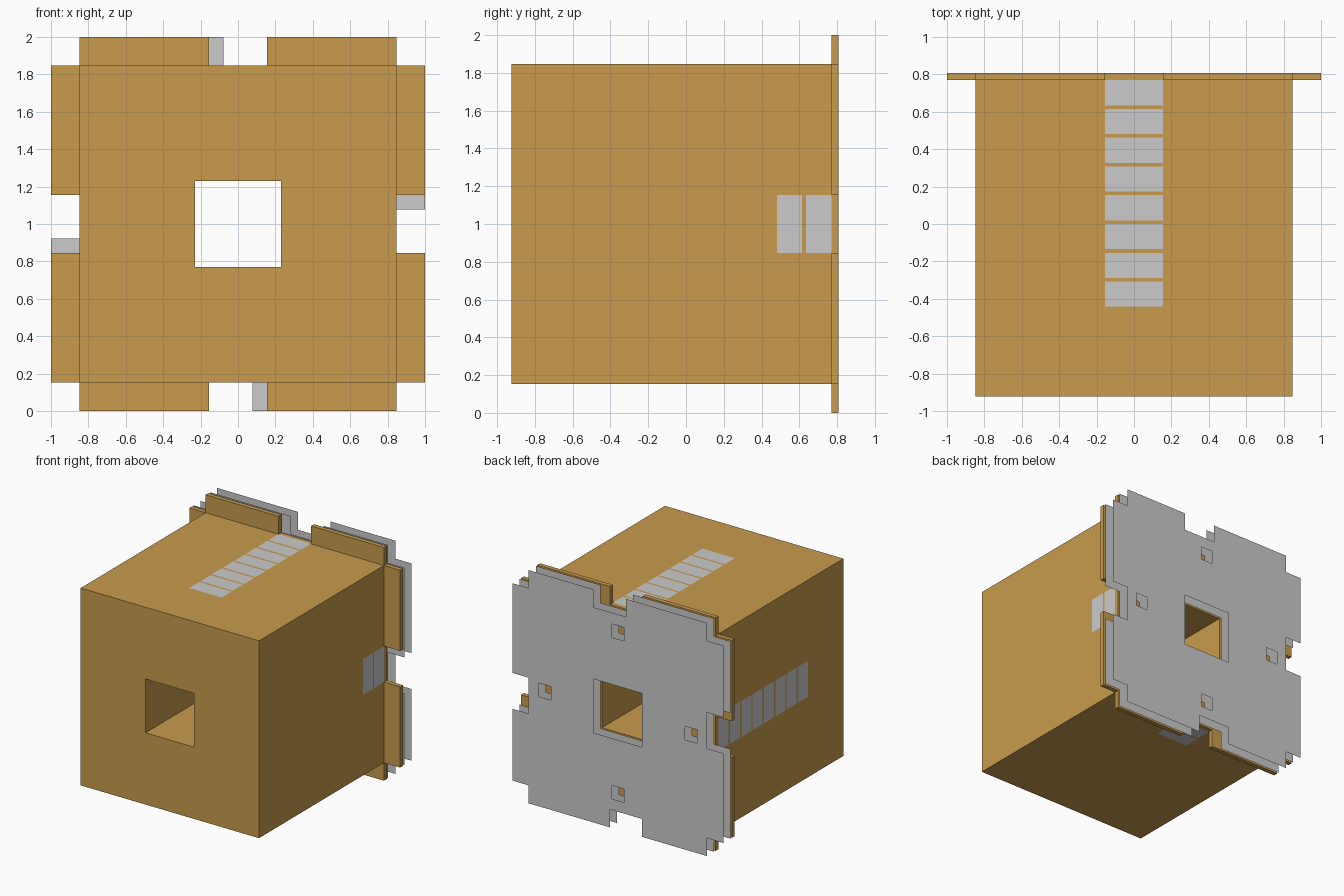
import bpy, bmesh, math
from mathutils import Matrix, Vector

if "Cube" in bpy.data.objects:
    bpy.data.objects.remove(bpy.data.objects["Cube"])

U = 1 / 13                      # grid unit: the model is 26 units wide
CENTRE = Vector((0, 0, 1))
brown = bpy.data.materials.new("tan")
brown.diffuse_color = (0.58, 0.33, 0.075, 1)
brown.use_nodes = True
brown.node_tree.nodes["Principled BSDF"].inputs["Base Color"].default_value = brown.diffuse_color


def finish(bm, name, mat=None):
    me = bpy.data.meshes.new(name)
    bm.to_mesh(me)
    bm.free()
    ob = bpy.data.objects.new(name, me)
    bpy.context.collection.objects.link(ob)
    if mat:
        me.materials.append(mat)
    return ob


def turn(quarter):
    """Quarter turns about the front-to-back axis through the centre."""
    return Matrix.Translation(CENTRE) @ Matrix.Rotation(quarter * math.pi / 2, 4, 'Y')


# Square tube body
def square_tube(name, outer, inner, y0, y1):
    bm = bmesh.new()
    corners = ((-1, -1), (1, -1), (1, 1), (-1, 1))
    rings = [[bm.verts.new((sx * r * U, y * U, 1 + sz * r * U)) for sx, sz in corners]
             for r, y in ((outer, y0), (outer, y1), (inner, y1), (inner, y0))]
    for a in range(4):
        p, q = rings[a], rings[(a + 1) % 4]
        for i in range(4):
            j = (i + 1) % 4
            bm.faces.new((p[i], p[j], q[j], q[i]))
    bmesh.ops.recalc_face_normals(bm, faces=bm.faces)
    return finish(bm, name, brown)


square_tube("body", 11, 3, -12, 10.5)

# Rim tabs: two on each of the four sides
for q in range(4):
    for s in (-1, 1):
        bm = bmesh.new()
        bmesh.ops.create_cube(bm, size=1)
        bmesh.ops.scale(bm, vec=(9 * U, 0.5 * U, 2 * U), verts=bm.verts)
        bmesh.ops.translate(bm, vec=(s * 6.5 * U, 10.25 * U, 12 * U), verts=bm.verts)
        bmesh.ops.transform(bm, matrix=turn(q), verts=bm.verts)
        finish(bm, f"rim_tab_{q}_{s}", brown)


# Thin back plates with pinwheel notches, small windows and a central opening
def plate_filled(x, z):
    if abs(x) < 3 and abs(z) < 3:
        return False
    if abs(x) > 11 and abs(z) > 11:
        return False
    for q in range(4):
        if z > 11 and -1 < x < 3:
            return False
        if 8.25 < z < 9.75 and abs(x) < 0.75:
            return False
        x, z = -z, x
    return True


def back_plate(name, y):
    half = (0.75, 1, 3, 8.25, 9.75, 11, 13)
    cuts = sorted([-h for h in half] + list(half))
    bm = bmesh.new()
    for x0, x1 in zip(cuts, cuts[1:]):
        for z0, z1 in zip(cuts, cuts[1:]):
            if plate_filled((x0 + x1) / 2, (z0 + z1) / 2):
                bm.faces.new([bm.verts.new((x * U, y * U, 1 + z * U))
                              for x, z in ((x0, z0), (x0, z1), (x1, z1), (x1, z0))])
    bmesh.ops.remove_doubles(bm, verts=bm.verts, dist=1e-4)
    return finish(bm, name)


back_plate("inner_plate", 10.75)
back_plate("outer_plate", 12)

# Rows of thin strips on the sides: top, right, bottom, left
for q, count in enumerate((8, 2, 2, 8)):
    bm = bmesh.new()
    for k in range(count):
        y1 = (10 - 2 * k) * U
        y0 = y1 - 1.75 * U
        h = 11 * U + 0.002
        bm.faces.new([bm.verts.new((x, y, h)) for x, y in
                      ((-2 * U, y0), (2 * U, y0), (2 * U, y1), (-2 * U, y1))])
    bmesh.ops.transform(bm, matrix=turn(q), verts=bm.verts)
    finish(bm, f"side_strips_{q}")
